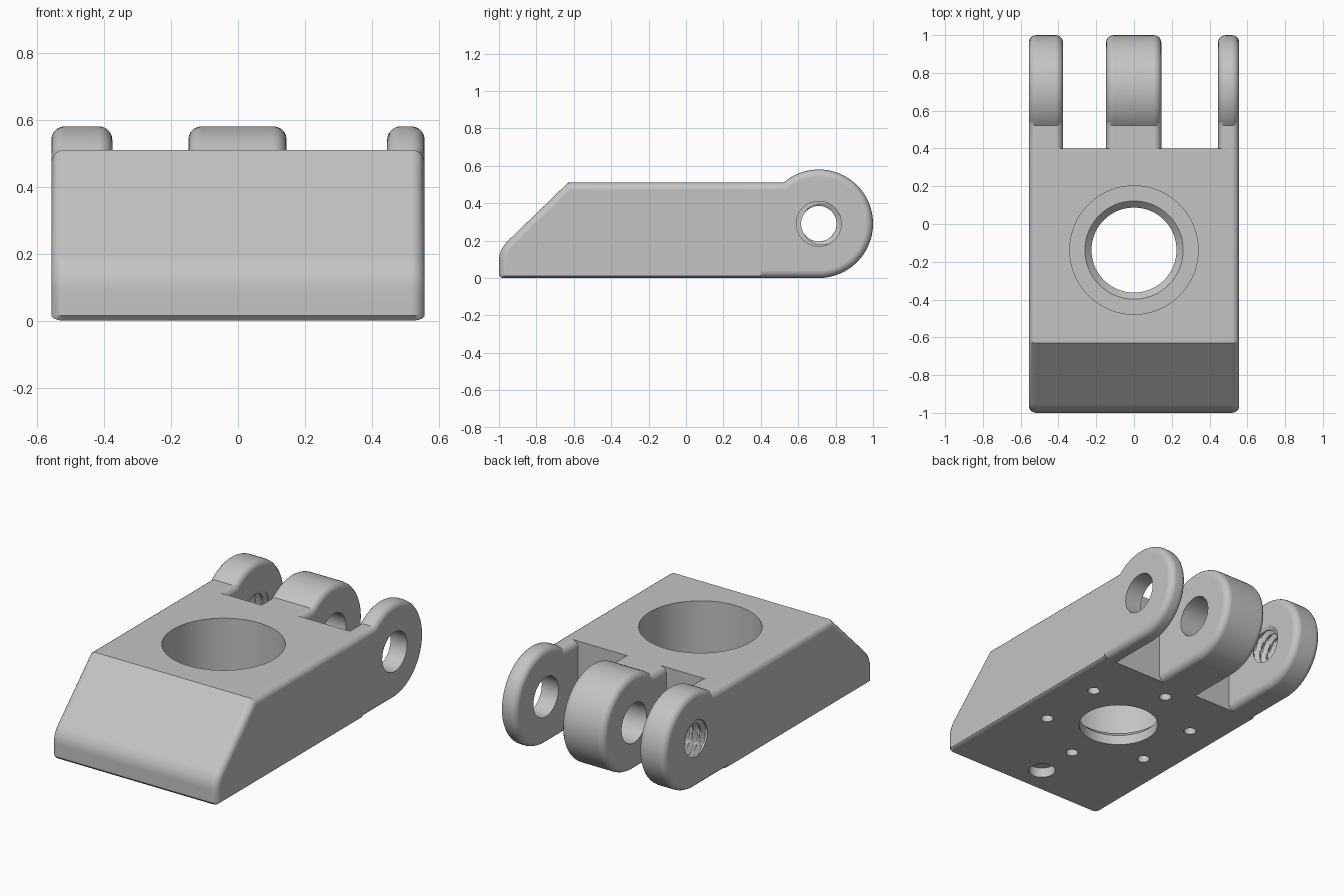
import bpy, bmesh, math
from mathutils import Vector

cube = bpy.data.objects.get("Cube")
if cube:
    bpy.data.objects.remove(cube, do_unlink=True)

# Main dimensions
HALF_W, TOP, BACK = 0.557, 0.51, 0.40
PIN_Y, PIN_Z, LUG_R = 0.71, 0.29, 0.29
FILLET, STEPS = 0.04, 5
BORE_Y = -0.138

grey = bpy.data.materials.new("plain grey")
grey.use_nodes = True
grey.diffuse_color = (0.55, 0.55, 0.55, 1)
grey.node_tree.nodes["Principled BSDF"].inputs["Base Color"].default_value = grey.diffuse_color


def make_object(name, bm):
    bmesh.ops.recalc_face_normals(bm, faces=bm.faces)
    mesh = bpy.data.meshes.new(name)
    bm.to_mesh(mesh)
    bm.free()
    mesh.materials.append(grey)
    obj = bpy.data.objects.new(name, mesh)
    bpy.context.collection.objects.link(obj)
    return obj


def skin(name, rings):
    """Closed solid through a series of equal rings."""
    bm = bmesh.new()
    loops = [[bm.verts.new(p) for p in ring] for ring in rings]
    n = len(loops[0])
    for a, b in zip(loops, loops[1:]):
        for i in range(n):
            j = (i + 1) % n
            bm.faces.new((a[i], a[j], b[j], b[i]))
    bm.faces.new(loops[0])
    bm.faces.new(loops[-1])
    return make_object(name, bm)


def offset(path, d, floor_d):
    """Move an open (y, z) path inward by d, and flat bottom points by floor_d."""
    out = []
    for i, p in enumerate(path):
        normals = []
        for a, b in ((i - 1, i), (i, i + 1)):
            if a >= 0 and b < len(path):
                t = (path[b] - path[a]).normalized()
                normals.append(Vector((t.y, -t.x)))
        n = sum(normals, Vector((0, 0))).normalized()
        q = p + n * (d / n.dot(normals[0]))
        if p.y < 0.001:
            q.y = floor_d
        out.append(q)
    return out


def rounded_slab(name, path, x0, x1, floor_ratio=1.0):
    """Extrude a side profile along x with rounded rims."""
    sections = []
    for k in range(STEPS + 1):
        a = math.pi / 2 * k / STEPS
        sections.append((FILLET * (1 - math.cos(a)), FILLET * (1 - math.sin(a))))
    xs = [(x0 + s, d) for s, d in sections]
    xs += [(x1 - s, d) for s, d in reversed(sections)]
    return skin(name, [[(x, q.x, q.y) for q in offset(path, d, d * floor_ratio)]
                       for x, d in xs])


def cylinder(axis, centre, radius, start, end, radius_end=None, sides=64):
    """Cutter along x or z; a cone when radius_end is given."""
    rings = []
    for t, r in ((start, radius), (end, radius_end or radius)):
        ring = []
        for i in range(sides):
            a = math.tau * i / sides
            u, v = centre[0] + r * math.cos(a), centre[1] + r * math.sin(a)
            ring.append((t, u, v) if axis == "x" else (u, v, t))
        rings.append(ring)
    return skin("cutter", rings)


def threaded_cutter(x0, x1, minor, major, pitch, sides=40, per_turn=10):
    """Pin hole cutter with a helical ridge."""
    rings = []
    count = int((x1 - x0) / pitch * per_turn)
    for k in range(count + 1):
        x = x0 + (x1 - x0) * k / count
        ring = []
        for i in range(sides):
            phase = (x / pitch - i / sides) % 1
            wave = min(1, max(0, 1.6 - 4 * abs(phase - 0.5)))
            r = minor + (major - minor) * wave
            a = math.tau * i / sides
            ring.append((x, PIN_Y + r * math.cos(a), PIN_Z + r * math.sin(a)))
        rings.append(ring)
    return skin("cutter", rings)


def cut(obj, cutter):
    mod = obj.modifiers.new("cut", "BOOLEAN")
    mod.operation, mod.solver, mod.object = "DIFFERENCE", "EXACT", cutter
    bpy.context.view_layer.objects.active = obj
    bpy.ops.object.modifier_apply(modifier=mod.name)
    bpy.data.objects.remove(cutter, do_unlink=True)


# Body: wedge-nosed block, path runs clockwise from the bottom back edge
nose, corner, nose_end = Vector((-1, 0.09)), Vector((-1, 0.15)), Vector((-0.957, 0.193))
curve = []
for k in range(7):
    t = k / 6
    curve.append(nose * (1 - t) ** 2 + corner * 2 * t * (1 - t) + nose_end * t ** 2)
body_path = [Vector((BACK, 0)), Vector((-0.985, 0)), Vector((-1, 0.015))] + curve
body_path += [Vector((-0.63, TOP)), Vector((BACK, TOP))]
body = rounded_slab("body", body_path, -HALF_W, HALF_W, floor_ratio=0.4)

# Stepped bore: through hole, countersink, wide upper bore
bore = (0, BORE_Y)
cut(body, cylinder("z", bore, 0.34, 0.095, 0.7, sides=96))
cut(body, cylinder("z", bore, 0.225, -0.1, 0.2, sides=96))
cut(body, cylinder("z", bore, 0.22, 0.055, 0.1, 0.265, sides=96))

# Screw holes around the bore and a shallow pocket near the nose
for k in range(6):
    a = math.radians(30 + 60 * k)
    spot = (0.415 * math.cos(a), BORE_Y + 0.415 * math.sin(a))
    cut(body, cylinder("z", spot, 0.035, -0.1, 0.25, sides=24))
cut(body, cylinder("z", (0, -0.82), 0.076, -0.1, 0.06, sides=40))

# Hinge lugs: round ends carried on straight arms
rise = math.asin((TOP - PIN_Z) / LUG_R)
sweep = math.pi * 1.5 - rise
lug_path = [Vector((BACK, TOP))]
for k in range(49):
    a = math.pi - rise - sweep * k / 48
    lug_path.append(Vector((PIN_Y + LUG_R * math.cos(a), PIN_Z + LUG_R * math.sin(a))))
lug_path.append(Vector((BACK, 0)))

parts = [body]
for name, x0, x1 in (("threaded_lug", -HALF_W, -0.375),
                     ("middle_lug", -0.148, 0.145),
                     ("thin_lug", 0.445, HALF_W)):
    lug = rounded_slab(name, lug_path, x0, x1)
    if name == "threaded_lug":
        cut(lug, threaded_cutter(x0 - 0.03, x1 + 0.03, 0.095, 0.122, 0.05))
    else:
        cut(lug, cylinder("x", (PIN_Y, PIN_Z), 0.12, x0 - 0.1, x1 + 0.1))
    # Open the hidden end against the body
    bm = bmesh.new()
    bm.from_mesh(lug.data)
    hidden = [f for f in bm.faces if all(v.co.y < BACK + 0.001 for v in f.verts)]
    bmesh.ops.delete(bm, geom=hidden, context="FACES")
    bm.to_mesh(lug.data)
    bm.free()
    parts.append(lug)

# Smooth shading with crisp creases
for obj in parts:
    bpy.ops.object.select_all(action="DESELECT")
    obj.select_set(True)
    bpy.context.view_layer.objects.active = obj
    bpy.ops.object.shade_smooth_by_angle(angle=math.radians(30))
    weighted = obj.modifiers.new("weighted normals", "WEIGHTED_NORMAL")
    weighted.keep_sharp = True
